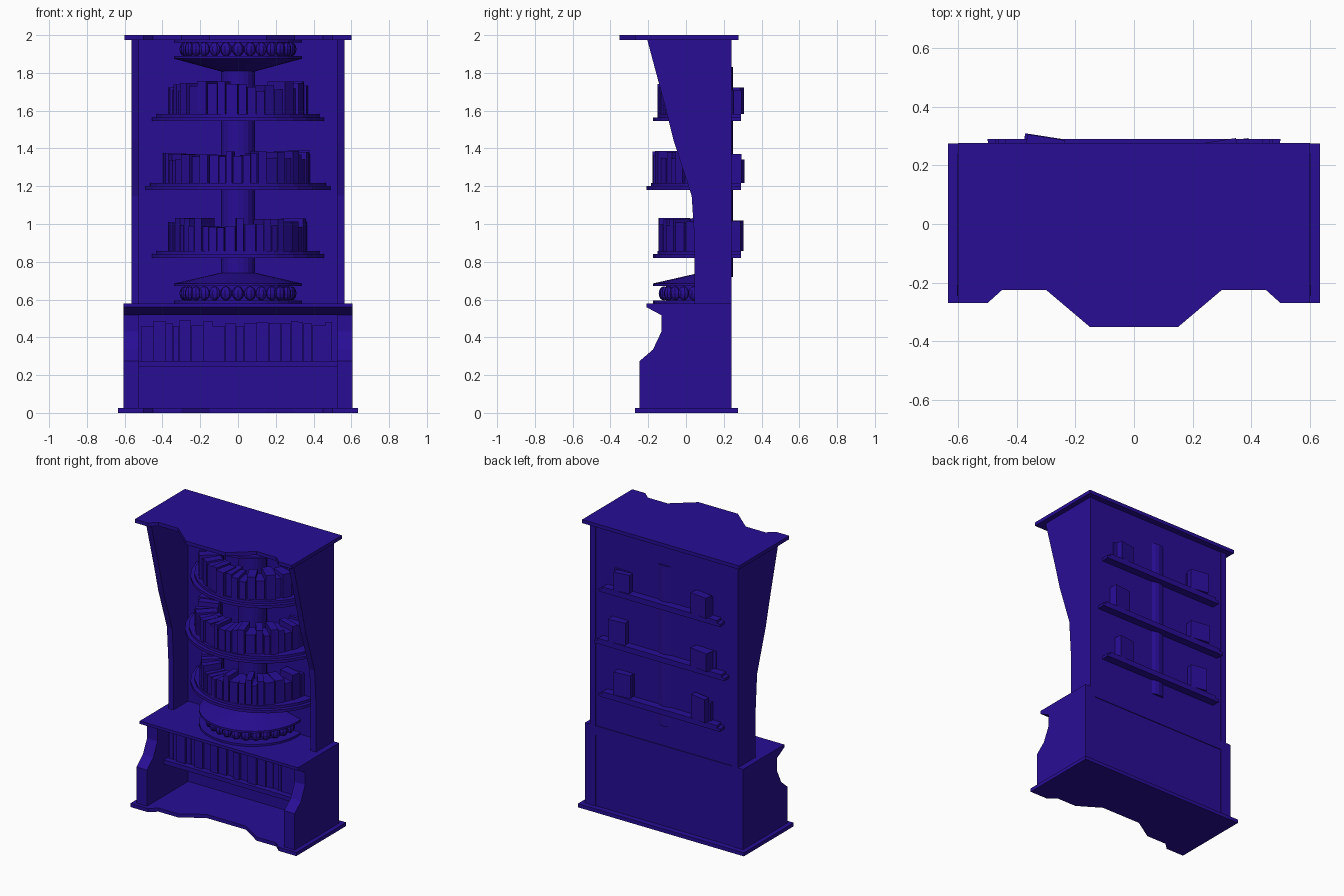
import bpy, bmesh, math, random
from mathutils import Matrix, Vector

if "Cube" in bpy.data.objects:
    bpy.data.objects.remove(bpy.data.objects["Cube"])

random.seed(4)
mat = bpy.data.materials.new("indigo_paint")
mat.diffuse_color = (0.021, 0.004, 0.30, 1)
mat.use_nodes = True
mat.node_tree.nodes["Principled BSDF"].inputs["Base Color"].default_value = mat.diffuse_color


def finish(bm, name):
    bmesh.ops.recalc_face_normals(bm, faces=bm.faces)
    me = bpy.data.meshes.new(name)
    bm.to_mesh(me)
    bm.free()
    me.materials.append(mat)
    ob = bpy.data.objects.new(name, me)
    bpy.context.collection.objects.link(ob)
    return ob


def extrude(name, pts, place, depth):
    """Extrude a closed outline; place() maps outline point to 3D."""
    bm = bmesh.new()
    face = bm.faces.new([bm.verts.new(place(*p)) for p in pts])
    out = bmesh.ops.extrude_face_region(bm, geom=[face])
    verts = [g for g in out["geom"] if isinstance(g, bmesh.types.BMVert)]
    bmesh.ops.translate(bm, verts=verts, vec=depth)
    return finish(bm, name)


def slab(name, half, z0, z1):
    """Plate from the right half of its outline, mirrored in x."""
    pts = half + [(-x, y) for x, y in reversed(half)]
    return extrude(name, pts, lambda x, y: (x, y, z0), (0, 0, z1 - z0))


def side_profile(name, pts, x0, x1):
    return extrude(name, pts, lambda y, z: (x0, y, z), (x1 - x0, 0, 0))


def add_box(bm, size, matrix):
    bmesh.ops.create_cube(bm, size=1, matrix=matrix @ Matrix.Diagonal((*size, 1)))


def box(name, x0, x1, y0, y1, z0, z1):
    bm = bmesh.new()
    add_box(bm, (x1 - x0, y1 - y0, z1 - z0),
            Matrix.Translation(((x0 + x1) / 2, (y0 + y1) / 2, (z0 + z1) / 2)))
    return finish(bm, name)


def round_part(name, r0, r1, z0, z1, cy, back, segs=28):
    """Disc, cone or drum cut flat at y = back."""
    bm = bmesh.new()
    bmesh.ops.create_cone(bm, cap_ends=True, segments=segs, radius1=r0, radius2=r1,
                          depth=z1 - z0, matrix=Matrix.Translation((0, cy, (z0 + z1) / 2)))
    bmesh.ops.bisect_plane(bm, geom=bm.verts[:] + bm.edges[:] + bm.faces[:],
                           plane_co=(0, back, 0), plane_no=(0, 1, 0), clear_outer=True)
    edges = [e for e in bm.edges if e.is_boundary]
    if edges:
        bmesh.ops.holes_fill(bm, edges=edges)
    return finish(bm, name)


# Base plate with recessed front, top plate with bulging front
slab("base_plate", [(0.635, 0.275), (0.635, -0.27), (0.5, -0.27), (0.45, -0.225),
                    (0.3, -0.225), (0.15, -0.13)], 0, 0.025)
slab("top_plate", [(0.6, 0.277), (0.6, -0.27), (0.5, -0.27), (0.45, -0.225),
                   (0.3, -0.225), (0.15, -0.352)], 1.975, 2.0)

# Side panels, lower and upper
lower = [(0.24, 0.025), (-0.245, 0.025), (-0.245, 0.275), (-0.175, 0.335),
         (-0.13, 0.43), (-0.13, 0.517), (0.24, 0.517)]
upper = [(0.24, 0.58), (0.045, 0.58), (0.045, 0.92), (0.03, 1.15), (-0.065, 1.44),
         (-0.11, 1.62), (-0.205, 1.975), (0.24, 1.975)]
for s, side in ((1, "right"), (-1, "left")):
    side_profile("cabinet_side_" + side, lower, s * 0.525, s * 0.605)
    side_profile("upper_side_" + side, upper, s * 0.525, s * 0.565)

# Cabinet top with sloped underside lip, back panel, inner shelf
side_profile("cabinet_top", [(0.24, 0.517), (-0.13, 0.517), (-0.21, 0.56),
                             (-0.21, 0.58), (0.24, 0.58)], -0.605, 0.605)
box("back_panel", -0.525, 0.525, 0.205, 0.235, 0.025, 1.975)
box("cabinet_shelf", -0.525, 0.525, -0.06, 0.205, 0.245, 0.275)

# Row of books in the cabinet
bm = bmesh.new()
x = -0.515
while x < 0.49:
    w = min(random.uniform(0.025, 0.07), 0.515 - x)
    h = random.uniform(0.18, 0.22)
    d = random.uniform(0.13, 0.16)
    add_box(bm, (w - 0.002, d, h), Matrix.Translation((x + w / 2, 0.12 - d / 2, 0.275 + h / 2)))
    x += w
finish(bm, "cabinet_books")

# Central column
round_part("column", 0.09, 0.09, 0.72, 1.83, 0.16, 0.3, 20)


# Bearing drums at the bottom and top of the column
def drum(name, z0, z1, cone_z, flip):
    cy, back = 0.165, 0.235
    round_part(name + "_lower_plate", 0.34, 0.34, z0, z0 + 0.014, cy, back)
    round_part(name + "_upper_plate", 0.34, 0.34, z1 - 0.014, z1, cy, back)
    round_part(name + "_core", 0.27, 0.27, z0 + 0.014, z1 - 0.014, cy, back)
    if flip:
        round_part(name + "_cone", 0.09, 0.34, cone_z, z0, cy, back)
    else:
        round_part(name + "_cone", 0.34, 0.09, z1, cone_z, cy, back)
    # ring of rounded studs
    bm = bmesh.new()
    n = 14
    for i in range(n + 1):
        a = math.pi * (1 + i / n)
        m = (Matrix.Translation((0.285 * math.cos(a), cy + 0.285 * math.sin(a), (z0 + z1) / 2))
             @ Matrix.Rotation(a, 4, "Z") @ Matrix.Diagonal((0.7, 0.9, 1.05, 1)))
        bmesh.ops.create_uvsphere(bm, u_segments=8, v_segments=6, radius=0.035, matrix=m)
    finish(bm, name + "_studs")


drum("lower_drum", 0.58, 0.685, 0.742, False)
drum("upper_drum", 1.875, 1.975, 1.808, True)

# Three half-round shelves with fans of books
for name, z, r, book_r in (("low", 0.82, 0.465, 0.375), ("middle", 1.18, 0.5, 0.40),
                           ("high", 1.545, 0.465, 0.375)):
    round_part(name + "_shelf_rim", r, r, z, z + 0.02, 0.29, 0.29)
    round_part(name + "_shelf_top", r - 0.025, r - 0.025, z + 0.02, z + 0.038, 0.29, 0.29)
    bm = bmesh.new()
    a = math.radians(166)
    end = math.radians(371)
    while a < end:
        w = random.uniform(0.03, 0.065)
        h = random.uniform(0.12, 0.175)
        d = random.uniform(0.11, 0.14)
        da = w / (book_r - 0.05)
        rad = book_r - random.uniform(0, 0.02) - d / 2
        mid = a + da / 2
        m = (Matrix.Translation((rad * math.cos(mid), 0.22 + rad * math.sin(mid),
                                 z + 0.038 + h / 2)) @ Matrix.Rotation(mid, 4, "Z"))
        add_box(bm, (d, w, h), m)
        a += da
    finish(bm, name + "_shelf_books")
